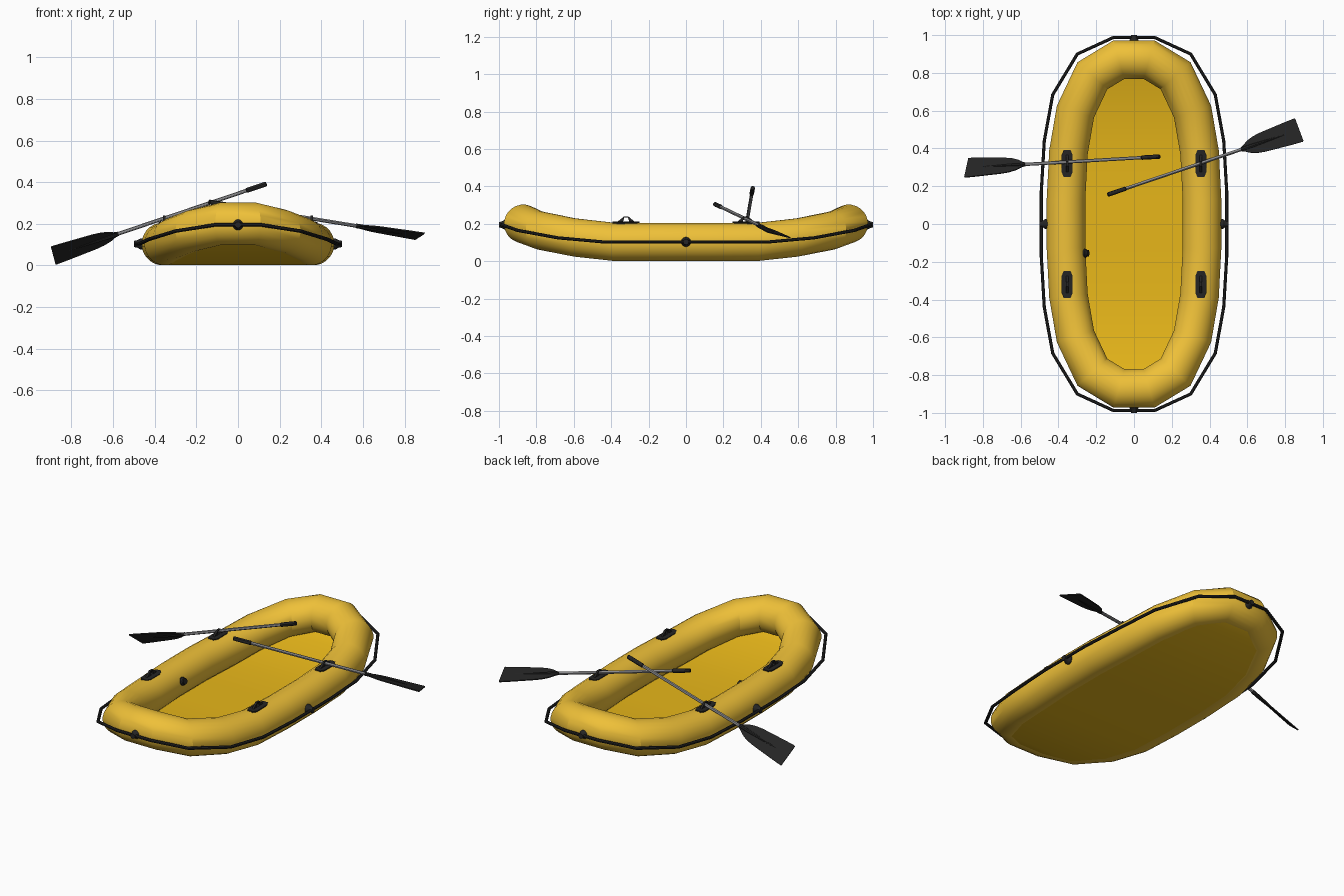
import bpy, bmesh
from math import sin, cos, pi
from mathutils import Vector

if "Cube" in bpy.data.objects:
    bpy.data.objects.remove(bpy.data.objects["Cube"])


def material(name, rgb):
    m = bpy.data.materials.new(name)
    m.diffuse_color = (*rgb, 1)
    m.use_nodes = True
    m.node_tree.nodes["Principled BSDF"].inputs["Base Color"].default_value = m.diffuse_color
    return m


YELLOW = material("yellow_vinyl", (0.86, 0.53, 0.04))
FLOOR = material("floor_vinyl", (0.80, 0.47, 0.01))
BLACK = material("black_rubber", (0.018, 0.018, 0.018))
GREY = material("grey_metal", (0.25, 0.25, 0.26))


def make(name, verts, faces, mat, smooth=30):
    me = bpy.data.meshes.new(name)
    me.from_pydata([tuple(v) for v in verts], [], faces)
    bm = bmesh.new()
    bm.from_mesh(me)
    bmesh.ops.recalc_face_normals(bm, faces=bm.faces)
    bm.to_mesh(me)
    bm.free()
    ob = bpy.data.objects.new(name, me)
    bpy.context.collection.objects.link(ob)
    me.materials.append(mat)
    if smooth:
        bpy.ops.object.select_all(action='DESELECT')
        bpy.context.view_layer.objects.active = ob
        ob.select_set(True)
        bpy.ops.object.shade_smooth_by_angle(angle=smooth * pi / 180)
    return ob


def full_loop(quarter):
    """Mirror a quarter outline (bow to side) into a closed loop."""
    right = quarter + [(x, -y, z) for x, y, z in reversed(quarter)]
    return [Vector(p) for p in right + [(-x, y, z) for x, y, z in reversed(right)]]


def ring_sweep(name, pts, r, n, mat):
    """Closed tube along a loop with mitred joints."""
    verts, faces, m = [], [], len(pts)
    for i, p in enumerate(pts):
        a, b = p - pts[i - 1], pts[(i + 1) % m] - p
        na = Vector((-a.y, a.x, 0)).normalized()
        nb = Vector((-b.y, b.x, 0)).normalized()
        side = (na + nb).normalized()
        side /= side.dot(nb)
        for k in range(n):
            t = 2 * pi * (k + 0.5) / n
            verts.append(p + side * r * cos(t) + Vector((0, 0, r * sin(t))))
    for i in range(m):
        for k in range(n):
            j, l = (i + 1) % m, (k + 1) % n
            faces.append((i * n + k, i * n + l, j * n + l, j * n + k))
    return make(name, verts, faces, mat)


def rod(name, profile, start, axis, mat, n=12):
    """Revolve (distance, radius) pairs about an axis."""
    axis = Vector(axis).normalized()
    u = axis.orthogonal().normalized()
    v = axis.cross(u)
    verts, faces = [], []
    for d, r in profile:
        for k in range(n):
            t = 2 * pi * k / n
            verts.append(Vector(start) + axis * d + (u * cos(t) + v * sin(t)) * r)
    for i in range(len(profile) - 1):
        for k in range(n):
            l = (k + 1) % n
            faces.append((i * n + k, i * n + l, i * n + n + l, i * n + n + k))
    faces += [tuple(range(n)), tuple(range(len(verts) - n, len(verts)))]
    return make(name, verts, faces, mat)


# Inflated hull tube, lifted at bow and stern
R = 0.103
hull = [(0.08, 0.87, 0.2), (0.22, 0.785, 0.165), (0.31, 0.595, 0.127),
        (0.347, 0.38, R), (0.36, 0.13, R)]
ring_sweep("hull_tube", full_loop(hull), R, 24, YELLOW)

# Floor sheet slung between the undersides of the tube
rows = hull + [(x, -y, z) for x, y, z in reversed(hull)]
fv = [(s * x, y, z - R + h) for h in (0.002, 0.014) for x, y, z in rows for s in (-1, 1)]
c = len(rows)
ff = []
for i in range(c - 1):
    a = 2 * i
    ff += [(a, a + 1, a + 3, a + 2), (a + 2 * c, a + 2 * c + 1, a + 2 * c + 3, a + 2 * c + 2),
           (a, a + 2, a + 2 + 2 * c, a + 2 * c), (a + 1, a + 3, a + 3 + 2 * c, a + 1 + 2 * c)]
ff += [(0, 1, 2 * c + 1, 2 * c), (2 * c - 2, 2 * c - 1, 4 * c - 1, 4 * c - 2)]
make("floor", fv, ff, FLOOR)

# Grab rope around the outside
rope = [(0.11, 0.987, 0.195), (0.30, 0.90, 0.165), (0.43, 0.685, 0.125),
        (0.475, 0.44, R), (0.491, 0.17, R)]
ring_sweep("grab_rope", full_loop(rope), 0.009, 8, BLACK)

# Rope anchors at bow, stern and both sides; inflation valve
knob = [(0, 0.026), (0.012, 0.026), (0.022, 0.02), (0.028, 0.017), (0.042, 0.015)]
for nm, p, ax in (("front", (0, -0.958, 0.195), (0, -1, 0)), ("back", (0, 0.958, 0.195), (0, 1, 0)),
                  ("left", (-0.458, 0, R), (-1, 0, 0)), ("right", (0.458, 0, R), (1, 0, 0))):
    rod(nm + "_rope_anchor", knob, p, ax, BLACK, 16)
rod("air_valve", [(0, 0.024), (0.015, 0.024), (0.022, 0.018), (0.03, 0.018)],
    (-0.27, -0.155, 0.13), (1, 0, 0.3), BLACK, 16)


# Oarlock: a pad draped on the tube with a pierced triangular lug
def oarlock(name, cx, cy):
    verts, faces = [], []
    out = [(-0.072, 0.017), (-0.045, 0.028), (0.045, 0.028), (0.072, 0.017)]
    for h in (-0.006, 0.006):
        for y, w in out:
            for k in range(5):
                a = w * (k / 2 - 1) / R
                verts.append((cx + (R + h) * sin(a), cy + y, R + (R + h) * cos(a)))
    for i in range(3):
        for k in range(4):
            for o in (0, 20):
                q = o + i * 5 + k
                faces.append((q, q + 1, q + 6, q + 5))
    edge = [0, 1, 2, 3, 4, 9, 14, 19, 18, 17, 16, 15, 10, 5]
    for a, b in zip(edge, edge[1:] + edge[:1]):
        faces.append((a, b, b + 20, a + 20))
    make(name + "_pad", verts, faces, BLACK)
    tri = [(-0.05, 0.208), (0.05, 0.208), (0.012, 0.239), (-0.012, 0.239)]
    hole = [(-0.016, 0.213), (0.016, 0.213), (0.010, 0.233), (-0.010, 0.233)]
    verts = [(cx + s, cy + y, z) for s in (-0.006, 0.006) for y, z in tri + hole]
    faces = []
    for i in range(4):
        j = (i + 1) % 4
        faces += [(i, j, j + 4, i + 4), (i + 8, j + 8, j + 12, i + 12),
                  (i, j, j + 8, i + 8), (i + 4, j + 4, j + 12, i + 12)]
    make(name + "_lug", verts, faces, BLACK)


for sx, nx in ((-1, "left"), (1, "right")):
    for sy, ny in ((-1, "front"), (1, "back")):
        oarlock(f"{ny}_{nx}_oarlock", sx * 0.354, sy * 0.32)


# Oar: shaft, grip, and flat blade with a central rib
def oar(name, handle, corner_a, corner_b):
    handle, a, b = Vector(handle), Vector(corner_a), Vector(corner_b)
    axis = (a + b) / 2 - handle
    L = axis.length
    axis.normalize()
    w = b - a
    w = (w - axis * w.dot(axis)).normalized()
    nrm = axis.cross(w)
    rod(name + "_shaft", [(0.09, 0.009), (L - 0.31, 0.009)], handle, axis, GREY)
    rod(name + "_grip", [(0, 0.009), (0.004, 0.012), (0.1, 0.012), (0.104, 0.009)],
        handle, axis, BLACK)
    rod(name + "_blade_rib", [(L - 0.33, 0.011), (L - 0.27, 0.011), (L - 0.05, 0.002)],
        handle, axis, BLACK, 8)
    half = [(-0.33, 0.010), (-0.31, 0.018), (-0.285, 0.034), (-0.25, 0.046),
            (-0.21, 0.053), (-0.06, 0.064), (-0.004, 0.067), (0, 0.064)]
    out = half + [(d, -x) for d, x in reversed(half)]
    n = len(out)
    verts = [handle + axis * (L + d) + w * x + nrm * t for t in (-0.003, 0.003) for d, x in out]
    faces = [tuple(range(n)), tuple(range(n, 2 * n))]
    faces += [(i, (i + 1) % n, (i + 1) % n + n, i + n) for i in range(n)]
    make(name + "_blade", verts, faces, BLACK)


oar("left_oar", (0.137, 0.357, 0.392), (-0.90, 0.245, 0.09), (-0.875, 0.35, 0.004))
oar("right_oar", (-0.14, 0.155, 0.305), (0.855, 0.56, 0.125), (0.895, 0.437, 0.155))
